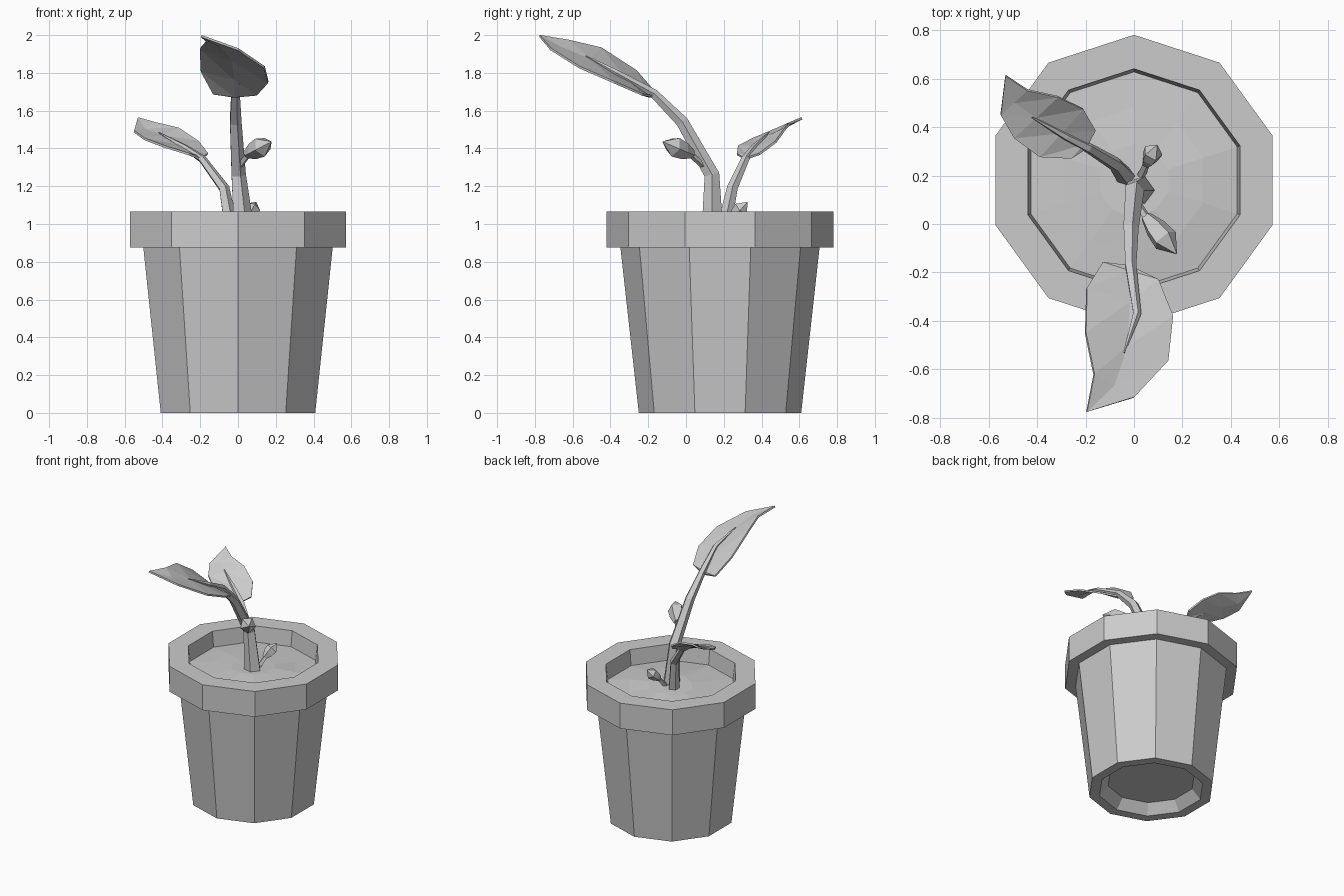
import bpy, bmesh, math, random
from mathutils import Vector

if "Cube" in bpy.data.objects:
    bpy.data.objects.remove(bpy.data.objects["Cube"])

random.seed(4)
CENTER = Vector((0, 0.18, 0))   # pot axis


def make_object(name, verts, faces):
    mesh = bpy.data.meshes.new(name)
    mesh.from_pydata([tuple(v) for v in verts], [], faces)
    bm = bmesh.new()
    bm.from_mesh(mesh)
    bmesh.ops.remove_doubles(bm, verts=bm.verts, dist=0.0005)
    bmesh.ops.recalc_face_normals(bm, faces=bm.faces)
    bm.to_mesh(mesh)
    bm.free()
    obj = bpy.data.objects.new(name, mesh)
    bpy.context.collection.objects.link(obj)
    return obj


def ring(r, z, sides=10):
    angles = [math.pi / 2 + math.tau * i / sides for i in range(sides)]
    return [CENTER + Vector((r * math.cos(a), r * math.sin(a), z)) for a in angles]


def skin(name, rings, cap_start=True, cap_end=True):
    """Join equal-sized rings of points with quads and cap the ends."""
    n = len(rings[0])
    faces = [(k * n + i, k * n + (i + 1) % n, (k + 1) * n + (i + 1) % n, (k + 1) * n + i)
             for k in range(len(rings) - 1) for i in range(n)]
    if cap_start:
        faces.append(tuple(range(n)))
    if cap_end:
        faces.append(tuple((len(rings) - 1) * n + i for i in range(n)))
    return make_object(name, [p for r in rings for p in r], faces)


def tube(name, path, sides=5):
    """Tapered faceted tube through (x, y, z, radius) points."""
    pts = [Vector(p[:3]) for p in path]
    rings, prev, side = [], None, Vector((1, 0, 0))
    for i, p in enumerate(pts):
        t = (pts[min(i + 1, len(pts) - 1)] - pts[max(i - 1, 0)]).normalized()
        if prev:
            side = prev.rotation_difference(t) @ side
        side = (side - t * side.dot(t)).normalized()
        prev, up = t, t.cross(side)
        rings.append([p + path[i][3] * (side * math.cos(math.tau * k / sides)
                                        + up * math.sin(math.tau * k / sides))
                      for k in range(sides)])
    return skin(name, rings)


def leaf(name, base, left, right, tip, sag=0.012):
    """Thin leaf with two edges and a slightly sunken midrib."""
    mid = [(Vector(a) + Vector(b)) / 2 - Vector((0, 0, sag)) for a, b in zip(left, right)]
    n = len(mid)
    verts = [base, tip] + list(left) + mid + list(right)
    faces = []
    for a, b in ((2, 2 + n), (2 + n, 2 + 2 * n)):
        faces += [(0, a, b), (1, b + n - 1, a + n - 1)]
        for i in range(n - 1):
            faces += [(a + i, a + i + 1, b + i), (b + i, a + i + 1, b + i + 1)]
    obj = make_object(name, verts, faces)
    mod = obj.modifiers.new("thickness", 'SOLIDIFY')
    mod.thickness, mod.offset = 0.012, 0
    return obj


def bud(name, root, start, end, r):
    """Short stalk ending in a pointed bud."""
    a, b = Vector(start), Vector(end)
    at = lambda t, rad: (*a.lerp(b, t), rad)
    tube(name + "_stalk", [(*root, 0.018), at(0.1, 0.014)], 4)
    tube(name, [at(0, r * 0.45), at(0.3, r * 0.85), at(0.62, r), at(1, 0.003)])


# Pot: foot recess, tapered wall, rim and inner wall
profile = [(0.30, 0.07), (0.36, 0), (0.43, 0), (0.527, 0.875), (0.60, 0.875),
           (0.60, 1.065), (0.46, 1.065), (0.445, 0.93), (0.40, 0.90)]
skin("pot", [ring(r, z) for r, z in profile])

# Soil: uneven low mound
soil_rings = [ring(0.45, 0.95)]
for r, z in ((0.30, 0.965), (0.15, 0.975)):
    soil_rings.append([p + Vector((0, 0, random.uniform(-0.01, 0.01))) for p in ring(r, z)])
skin("soil", soil_rings, cap_start=False)

# Stems
tube("main_stem", [(0.03, 0.14, 0.93, 0.062), (0.0, 0.137, 1.26, 0.042),
                   (-0.015, -0.02, 1.54, 0.034), (-0.015, -0.17, 1.69, 0.025),
                   (0.012, -0.37, 1.80, 0.018), (-0.04, -0.53, 1.89, 0.003)])
tube("side_stem", [(-0.03, 0.19, 0.93, 0.042), (-0.075, 0.245, 1.19, 0.03),
                   (-0.19, 0.315, 1.345, 0.022), (-0.28, 0.36, 1.405, 0.017),
                   (-0.42, 0.44, 1.485, 0.003)])

# Leaves
leaf("large_leaf", (-0.02, -0.17, 1.675),
     [(-0.13, -0.16, 1.69), (-0.195, -0.265, 1.81), (-0.2, -0.45, 1.93), (-0.165, -0.62, 1.97)],
     [(0.10, -0.23, 1.685), (0.16, -0.38, 1.75), (0.14, -0.565, 1.83), (0.0, -0.715, 1.925)],
     (-0.195, -0.775, 1.995))
leaf("small_leaf", (-0.2, 0.31, 1.345),
     [(-0.26, 0.27, 1.37), (-0.39, 0.277, 1.41), (-0.495, 0.355, 1.45), (-0.55, 0.45, 1.49)],
     [(-0.16, 0.388, 1.37), (-0.21, 0.475, 1.435), (-0.314, 0.525, 1.505), (-0.44, 0.553, 1.535)],
     (-0.53, 0.613, 1.56))

# Buds
bud("upper_bud", (0.01, 0.09, 1.31), (0.05, 0.03, 1.37), (0.175, -0.122, 1.435), 0.056)
bud("lower_bud", (0.03, 0.2, 0.97), (0.05, 0.245, 1.03), (0.095, 0.325, 1.115), 0.042)
